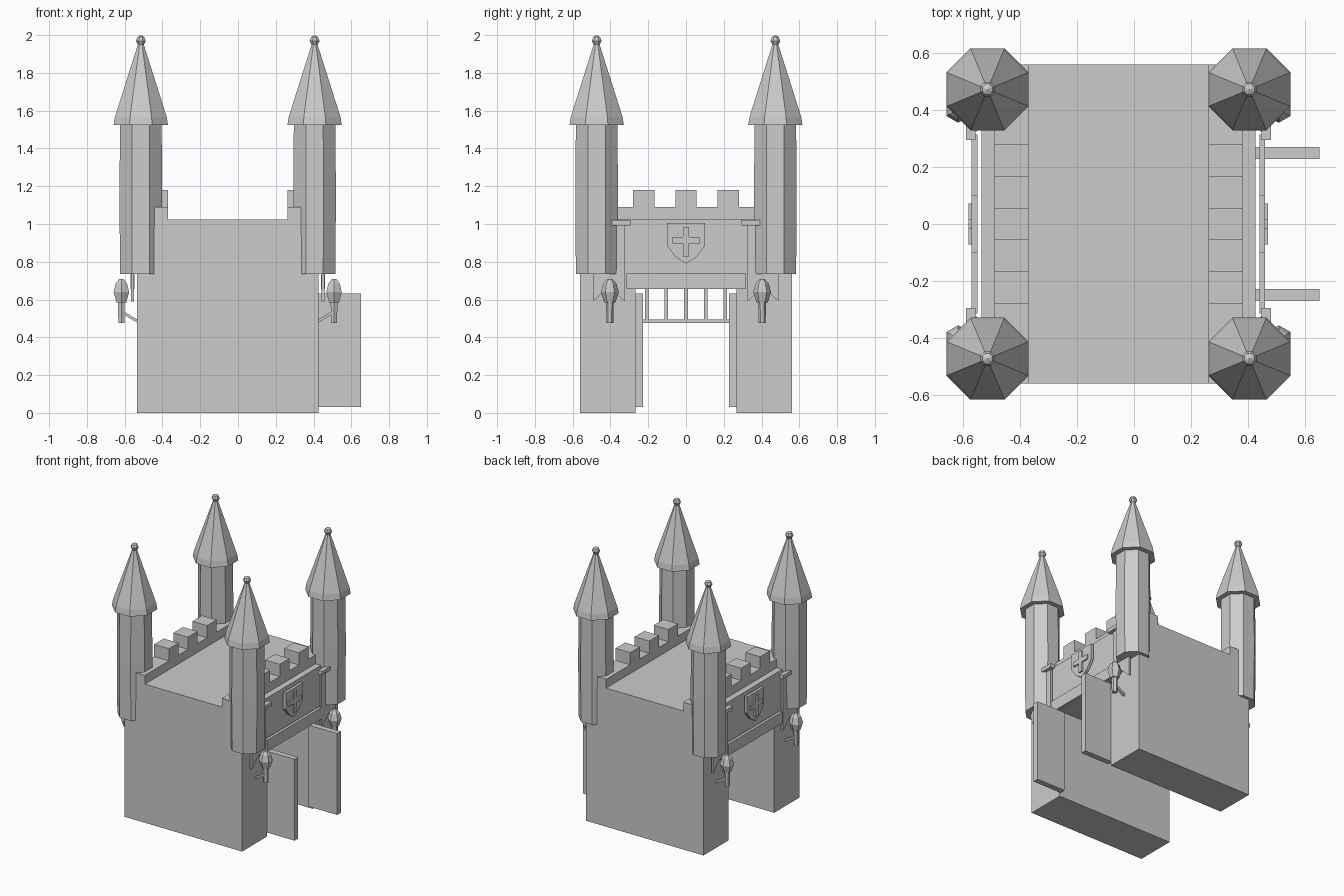
import bpy, bmesh, math

if "Cube" in bpy.data.objects:
    bpy.data.objects.remove(bpy.data.objects["Cube"])

stone = bpy.data.materials.new("light_grey")
stone.diffuse_color = (0.6, 0.6, 0.6, 1)
stone.use_nodes = True
stone.node_tree.nodes["Principled BSDF"].inputs["Base Color"].default_value = stone.diffuse_color
CX = -0.0545          # mid plane of the gatehouse in x


def finish(name, bm):
    bmesh.ops.recalc_face_normals(bm, faces=bm.faces)
    me = bpy.data.meshes.new(name)
    bm.to_mesh(me)
    bm.free()
    me.materials.append(stone)
    ob = bpy.data.objects.new(name, me)
    bpy.context.collection.objects.link(ob)
    return ob


def prism(name, pts, a, b, axis='x'):
    """Extrude a 2D outline from a to b: (y, z) along x, or (x, z) along y."""
    def to3(p, d):
        return (d, p[0], p[1]) if axis == 'x' else (p[0], d, p[1])
    bm = bmesh.new()
    lo = [bm.verts.new(to3(p, a)) for p in pts]
    hi = [bm.verts.new(to3(p, b)) for p in pts]
    n = len(pts)
    bm.faces.new(lo)
    bm.faces.new(hi[::-1])
    for i in range(n):
        j = (i + 1) % n
        bm.faces.new((lo[i], lo[j], hi[j], hi[i]))
    return finish(name, bm)


def box(name, x, y, z):
    return prism(name, [(y[0], z[0]), (y[1], z[0]), (y[1], z[1]), (y[0], z[1])], x[0], x[1])


def lathe(name, profile, x, y, sides=8):
    """Turn an (apothem, z) profile, with flat sides facing the axes."""
    bm = bmesh.new()
    k = 1 / math.cos(math.pi / sides)
    rings = []
    for r, z in profile:
        if r == 0:
            rings.append([bm.verts.new((x, y, z))])
        else:
            angs = [(i + .5) * 2 * math.pi / sides for i in range(sides)]
            rings.append([bm.verts.new((x + r * k * math.cos(t), y + r * k * math.sin(t), z)) for t in angs])
    for A, B in zip(rings, rings[1:]):
        for i in range(sides):
            j = (i + 1) % sides
            if len(A) == 1:
                bm.faces.new((A[0], B[i], B[j]))
            elif len(B) == 1:
                bm.faces.new((A[i], A[j], B[0]))
            else:
                bm.faces.new((A[i], A[j], B[j], B[i]))
    return finish(name, bm)


# gatehouse block with the passage through it
prism("gatehouse_body", [(-.56, 0), (-.267, 0), (-.267, .66), (.267, .66), (.267, 0),
                         (.56, 0), (.56, 1.025), (-.56, 1.025)], CX - .4805, CX + .4805)

# battlement outline with three merlons
crenel = [(-.56, 1.02), (-.56, 1.09)]
for c in (-.2235, 0, .2235):
    crenel += [(c - .056, 1.09), (c - .056, 1.18), (c + .056, 1.18), (c + .056, 1.09)]
crenel += [(.56, 1.09), (.56, 1.02)]

for s, side in ((-1, "left"), (1, "right")):
    def X(a, b):
        return (CX + s * a, CX + s * b)

    prism(side + "_battlement", crenel, *X(.3155, .4355))
    # lintel board, shield and its cross
    box(side + "_lintel", X(.4945, .5155), (-.315, .315), (.655, .74))
    prism(side + "_shield", [(-.1, 1.005), (-.1, .885), (-.055, .825), (0, .79), (.055, .825),
                             (.1, .885), (.1, 1.005)], *X(.4945, .5155))
    w, l = .017, .072
    prism(side + "_shield_cross", [(-w, .985), (w, .985), (w, .932), (l, .932), (l, .898), (w, .898),
                                   (w, .828), (-w, .828), (-w, .898), (-l, .898), (-l, .932), (-w, .932)],
          *X(.5155, .526))

    for t, end in ((-1, "front"), (1, "back")):
        tag = f"{side}_{end}_"
        tx, ty = CX + s * .46, t * .473
        # corner turret, roof and finial
        lathe(tag + "turret", [(0, .735), (.11, .735), (.113, 1.15), (.11, 1.53), (0, 1.53)], tx, ty)
        lathe(tag + "turret_roof", [(0, 1.523), (.144, 1.523), (.137, 1.567), (.014, 1.955), (0, 1.955)], tx, ty)
        lathe(tag + "finial", [(0, 1.943), (.017, 1.95), (.026, 1.97), (.018, 1.99), (0, 2.0)], tx, ty)
        # swallow-tailed banner on its rod
        prism(tag + "banner", [(t * .325, 1.0), (t * .325, .59), (t * .408, .665),
                               (t * .491, .59), (t * .491, 1.0)], *X(.497, .512))
        box(tag + "banner_rod", X(.503, .536), (t * .295, t * .52), (.993, 1.02))
        # wall torch
        lx, ly = CX + s * .563, t * .403
        lathe(tag + "torch_handle", [(0, .475), (.016, .475), (.018, .6), (0, .6)], lx, ly, 6)
        lathe(tag + "torch_flame", [(0, .58), (.026, .585), (.041, .64), (.03, .685), (.012, .708), (0, .71)],
              lx, ly, 6)
        prism(tag + "torch_bracket", [(CX + s * .475, .475), (CX + s * .475, .492),
                                      (CX + s * .555, .54), (CX + s * .555, .523)], ly - .009, ly + .009, 'y')

# raised portcullis inside the passage
for i in range(-2, 3):
    box("portcullis_bar", (CX - .01, CX + .01), (i * .104 - .01, i * .104 + .01), (.48, .67))
box("portcullis_bottom_rail", (CX - .012, CX + .012), (-.227, .227), (.475, .495))

# gate doors standing open on the right side
for t, end in ((-1, "front"), (1, "back")):
    box(end + "_gate_door", (.415, .652), (t * .228, t * .27), (.03, .632))
